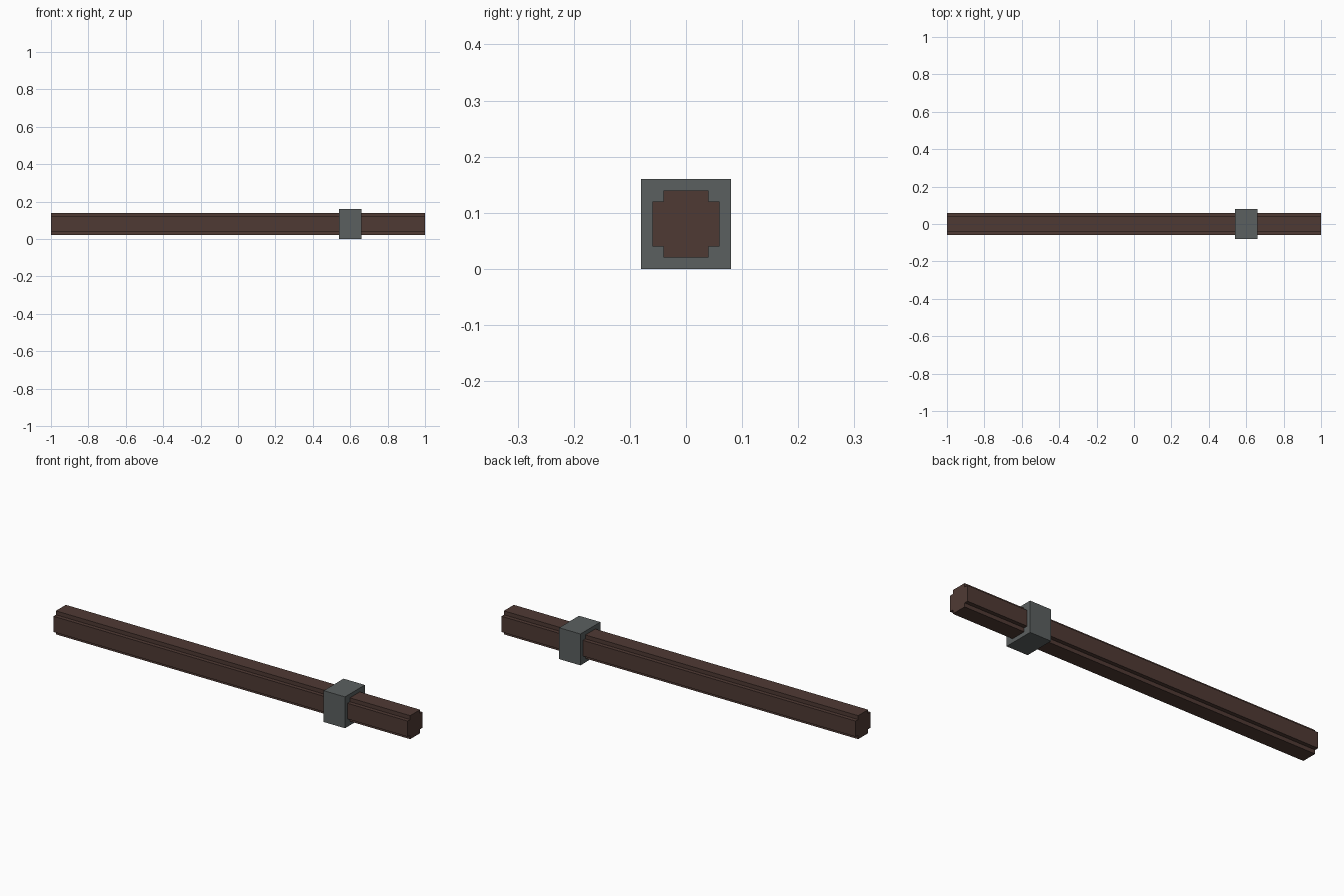
import bpy, bmesh

if "Cube" in bpy.data.objects:
    bpy.data.objects.remove(bpy.data.objects["Cube"])

CZ = 0.08  # axis height


def material(name, rgb):
    m = bpy.data.materials.new(name)
    m.diffuse_color = (*rgb, 1)
    m.use_nodes = True
    m.node_tree.nodes["Principled BSDF"].inputs["Base Color"].default_value = m.diffuse_color
    return m


def extrude_x(name, profile, x0, x1, mat):
    """Extrude a (y, z) profile along x."""
    bm = bmesh.new()
    face = bm.faces.new([bm.verts.new((x0, y, CZ + z)) for y, z in profile])
    ext = bmesh.ops.extrude_face_region(bm, geom=[face])
    verts = [g for g in ext["geom"] if isinstance(g, bmesh.types.BMVert)]
    bmesh.ops.translate(bm, verts=verts, vec=(x1 - x0, 0, 0))
    bmesh.ops.recalc_face_normals(bm, faces=bm.faces)
    me = bpy.data.meshes.new(name)
    bm.to_mesh(me)
    bm.free()
    me.materials.append(mat)
    ob = bpy.data.objects.new(name, me)
    bpy.context.collection.objects.link(ob)
    return ob


wood = material("dark brown wood", (0.078, 0.042, 0.034))
iron = material("grey iron", (0.105, 0.117, 0.117))

# Notched-corner bar: one corner rotated four times by 90 degrees
a, b = 0.06, 0.04
profile = []
for c, s in ((1, 0), (0, 1), (-1, 0), (0, -1)):
    for y, z in ((a, b), (b, b), (b, a)):
        profile.append((y * c - z * s, y * s + z * c))
extrude_x("bar", profile, -1, 1, wood)

# Square collar around the bar
h = 0.08
extrude_x("collar", [(h, h), (-h, h), (-h, -h), (h, -h)], 0.54, 0.66, iron)
